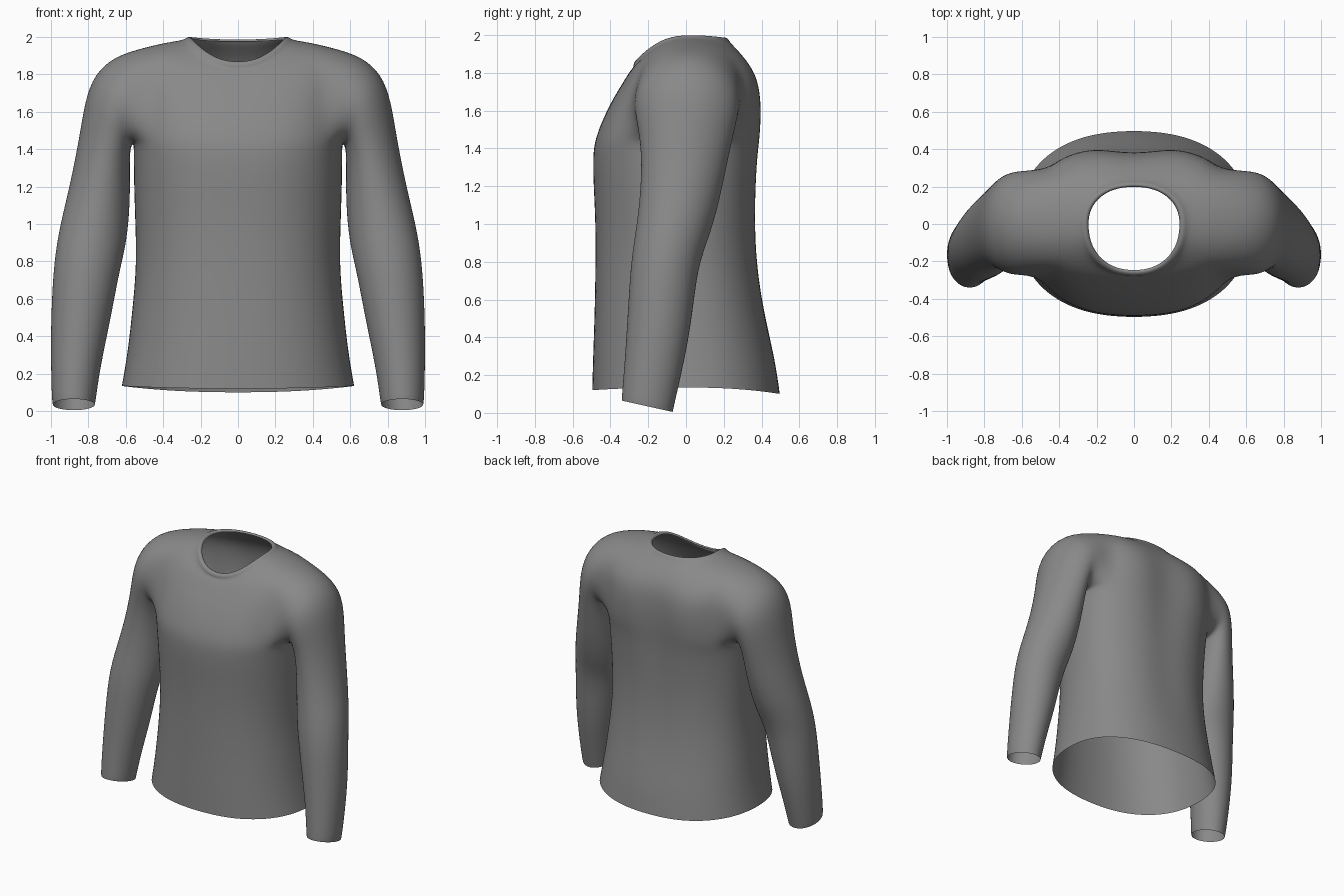
import bpy
import bmesh
from math import sin, cos, pi, exp, copysign

cube = bpy.data.objects.get("Cube")
if cube:
    bpy.data.objects.remove(cube, do_unlink=True)

# Grey cloth
cloth = bpy.data.materials.new("grey_cloth")
cloth.use_nodes = True
grey = (0.25, 0.25, 0.25, 1)
cloth.diffuse_color = grey
bsdf = next(n for n in cloth.node_tree.nodes if n.type == 'BSDF_PRINCIPLED')
bsdf.inputs["Base Color"].default_value = grey
bsdf.inputs["Roughness"].default_value = 0.8

# Torso rings: half width, (front y, z), side z, (back y, z), squareness, spine groove
TORSO = [
    (.625, (-.50, .12), .135, (.50, .10), 2.3, 0),
    (.595, (-.495, .30), .30, (.475, .28), 2.3, 0),
    (.57, (-.487, .52), .52, (.425, .52), 2.3, .01),
    (.545, (-.482, .78), .78, (.39, .78), 2.3, .02),
    (.553, (-.482, 1.02), 1.02, (.38, 1.02), 2.3, .02),
    (.56, (-.495, 1.25), 1.25, (.39, 1.25), 2.4, .03),
    (.56, (-.495, 1.38), 1.36, (.40, 1.38), 2.5, .035),
    (.56, (-.48, 1.46), 1.44, (.41, 1.46), 2.7, .04),
    (.56, (-.44, 1.56), 1.57, (.418, 1.57), 2.7, .045),
    (.56, (-.39, 1.66), 1.70, (.415, 1.68), 2.7, .045),
    (.56, (-.34, 1.74), 1.83, (.39, 1.78), 2.7, .03),
    (.50, (-.303, 1.80), 1.945, (.335, 1.86), 2.4, .01),
    (.38, (-.285, 1.822), 1.972, (.27, 1.925), 2.2, 0),
    (.295, (-.278, 1.832), 1.983, (.235, 1.96), 2.2, 0),
    (.278, (-.28, 1.852), 1.997, (.222, 1.985), 2.2, 0),
    (.255, (-.26, 1.87), 2.003, (.205, 1.987), 2.2, 0),
    (.245, (-.248, 1.86), 1.985, (.20, 1.975), 2.2, 0),
]
HOLE_LOW, HOLE_HIGH = 7, 11     # rows that bound the armhole
HOLE_COL = 3                    # columns either side of the seam line
QUARTER = 7                     # columns per quarter turn

# Sleeve rings: outer (x, z), inner (x, z), front y, back y, forward tilt
SLEEVE = [
    ((.66, 1.898), (.575, 1.41), -.275, .285, 0),
    ((.768, 1.80), (.577, 1.35), -.265, .27, 0),
    ((.818, 1.66), (.577, 1.27), -.245, .245, 0),
    ((.848, 1.46), (.577, 1.17), -.235, .215, 0),
    ((.90, 1.20), (.582, 1.03), -.245, .175, 0),
    ((.95, 1.00), (.60, .88), -.27, .125, 0),
    ((.985, .80), (.635, .74), -.295, .06, 0),
    ((1.0, .50), (.685, .47), -.31, .03, .01),
    ((1.0, .25), (.735, .24), -.325, -.02, .02),
    ((.995, .06), (.76, .06), -.34, -.065, .03),
    ((.99, .035), (.765, .035), -.34, -.07, .03),
]

bm = bmesh.new()


def power(value, exponent):
    return copysign(abs(value) ** exponent, value)


def torso_ring(width, front, side_z, back, square, groove):
    """Half ring from centre front, round the left side, to centre back."""
    ring = {}
    for j in range(-QUARTER, QUARTER + 1):
        t = j * pi / 2 / QUARTER
        end_y, end_z = back if j > 0 else front
        x = 0 if abs(j) == QUARTER else width * power(cos(t), 2 / square)
        y = abs(end_y) * power(sin(t), 2 / square)
        if j > 0:
            y -= groove * exp(-(x / .13) ** 2)
        z = side_z + (end_z - side_z) * sin(t) ** 2
        ring[j] = bm.verts.new((x, y, z))
    return ring


def sleeve_ring(outer, inner, front, back, tilt, count):
    ring = []
    for k in range(count):
        t = 2 * pi * k / count
        c, s = cos(t) * 1.012, sin(t) * 1.012
        x = (outer[0] + inner[0]) / 2 + (outer[0] - inner[0]) / 2 * c
        z = (outer[1] + inner[1]) / 2 + (outer[1] - inner[1]) / 2 * c
        y = (front + back) / 2 + (back - front) / 2 * s
        ring.append(bm.verts.new((x, y, z - tilt * s)))
    return ring


# Torso and collar, leaving the armhole open
rows = [torso_ring(*spec) for spec in TORSO]
for i in range(len(rows) - 1):
    for j in range(-QUARTER, QUARTER):
        if HOLE_LOW <= i < HOLE_HIGH and -HOLE_COL <= j < HOLE_COL:
            continue
        bm.faces.new((rows[i][j], rows[i][j + 1],
                      rows[i + 1][j + 1], rows[i + 1][j]))

# Armhole loop: from the shoulder top, down the back, and up the front
c = HOLE_COL
middle = range(HOLE_LOW + 1, HOLE_HIGH)
loop = [rows[HOLE_HIGH][j] for j in range(0, c + 1)]
loop += [rows[i][c] for i in reversed(middle)]
loop += [rows[HOLE_LOW][j] for j in range(c, -c - 1, -1)]
loop += [rows[i][-c] for i in middle]
loop += [rows[HOLE_HIGH][j] for j in range(-c, 0)]

# Sleeve
count = len(loop)
rings = [loop] + [sleeve_ring(*spec, count) for spec in SLEEVE]
for near, far in zip(rings, rings[1:]):
    for k in range(count):
        n = (k + 1) % count
        bm.faces.new((near[k], far[k], far[n], near[n]))

for v in [v for v in bm.verts if not v.link_faces]:
    bm.verts.remove(v)

mesh = bpy.data.meshes.new("shirt")
bm.to_mesh(mesh)
bm.free()
mesh.materials.append(cloth)
for poly in mesh.polygons:
    poly.use_smooth = True

shirt = bpy.data.objects.new("shirt", mesh)
bpy.context.collection.objects.link(shirt)

# Right half and smooth cloth surface
mirror = shirt.modifiers.new("mirror", 'MIRROR')
mirror.use_axis[0] = True
mirror.use_clip = True
mirror.merge_threshold = .001
subdivision = shirt.modifiers.new("subdivision", 'SUBSURF')
subdivision.levels = 2
subdivision.render_levels = 2
